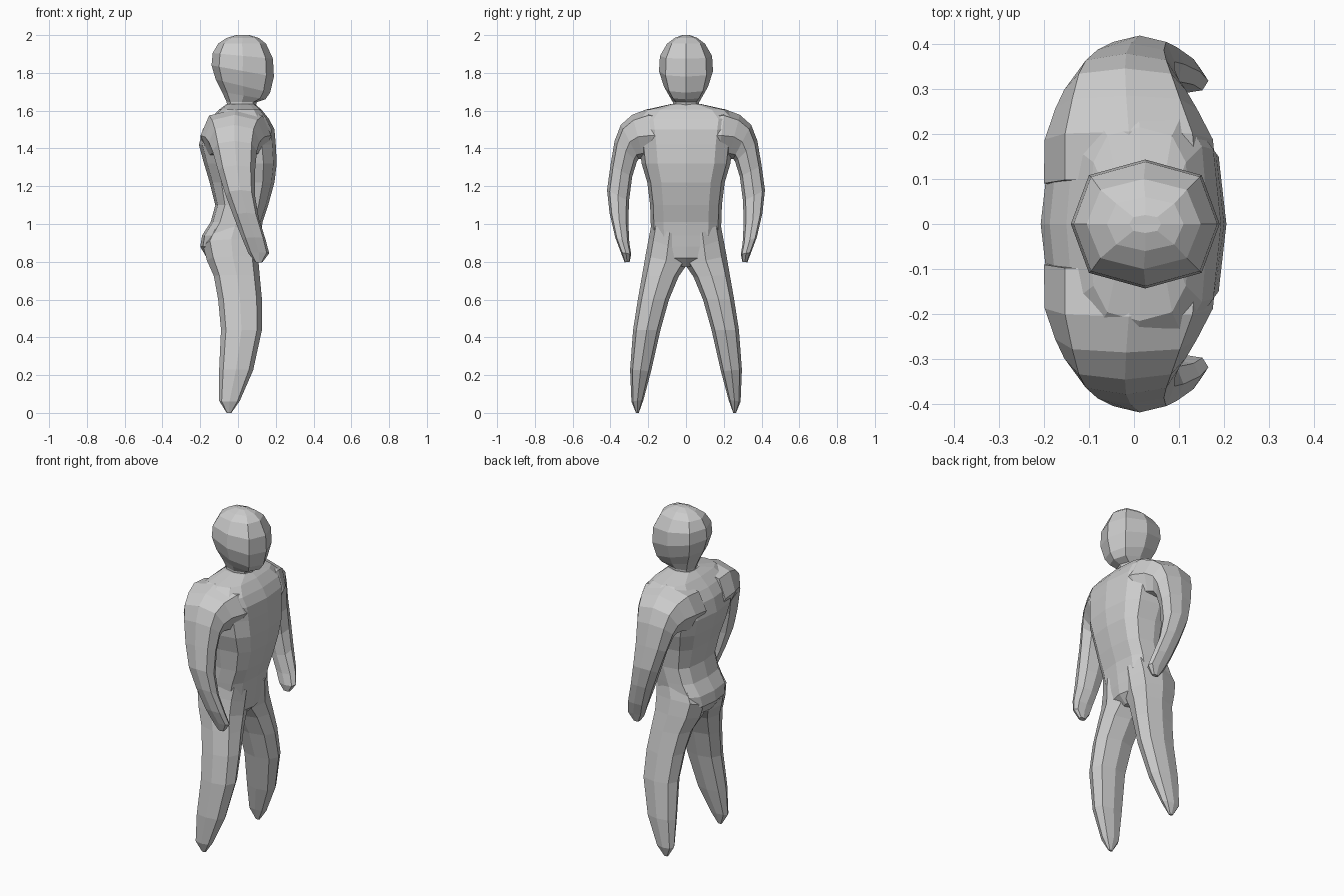
import bpy, bmesh, math

skin = bpy.data.materials.new("light grey")
skin.diffuse_color = (0.6, 0.6, 0.6, 1)


def loft(name, rings, sides=8, power=0.8, side=1):
    """Skin rings of (inner y, inner z, outer y, outer z, back x, front x, forward tilt)."""
    bm = bmesh.new()
    loops = []
    for yi, zi, yo, zo, xb, xf, tilt in rings:
        loop = []
        for k in range(sides):
            a = 2 * math.pi * k / sides
            c, s = (round(f(a), 6) for f in (math.cos, math.sin))
            c, s = (math.copysign(abs(v) ** power, v) for v in (c, s))
            t = (1 + c) / 2
            loop.append(bm.verts.new(((xb + xf) / 2 + s * (xf - xb) / 2,
                                      side * (yi + (yo - yi) * t),
                                      zi + (zo - zi) * t + tilt * s)))
        loops.append(loop)
    for a, b in zip(loops, loops[1:]):
        for k in range(sides):
            j = (k + 1) % sides
            bm.faces.new((a[k], a[j], b[j], b[k]))
    bm.faces.new(loops[0])
    bm.faces.new(loops[-1])
    bmesh.ops.recalc_face_normals(bm, faces=bm.faces)
    me = bpy.data.meshes.new(name)
    bm.to_mesh(me)
    bm.free()
    me.materials.append(skin)
    ob = bpy.data.objects.new(name, me)
    bpy.context.collection.objects.link(ob)
    return ob


def level(z, half_y, xb, xf, tilt=0):
    return (-half_y, z, half_y, z, xb, xf, tilt)


# torso and pelvis, crotch to collar
torso = loft("body", [
    level(0.775, 0.03, -0.08, 0.06), level(0.82, 0.10, -0.165, 0.105),
    level(0.88, 0.165, -0.20, 0.113), level(0.94, 0.183, -0.19, 0.12),
    level(1.01, 0.187, -0.145, 0.13), level(1.10, 0.190, -0.12, 0.16),
    level(1.22, 0.205, -0.15, 0.193), level(1.32, 0.235, -0.18, 0.205),
    level(1.42, 0.247, -0.207, 0.20), level(1.50, 0.26, -0.187, 0.193),
    level(1.555, 0.27, -0.15, 0.165), level(1.605, 0.215, -0.10, 0.125),
    level(1.635, 0.08, -0.06, 0.09)], sides=12, power=0.65)

# head with neck
head = loft("head", [
    level(1.59, 0.068, -0.055, 0.085), level(1.645, 0.07, -0.06, 0.10),
    level(1.68, 0.09, -0.085, 0.145, -0.02), level(1.73, 0.118, -0.118, 0.17, -0.035),
    level(1.81, 0.143, -0.14, 0.19, -0.03), level(1.89, 0.138, -0.134, 0.185, -0.015),
    level(1.955, 0.10, -0.105, 0.148), level(1.985, 0.06, -0.06, 0.11),
    level(2.0, 0.02, -0.01, 0.06)])

# arm: shoulder, elbow, hand tip
arm_rings = [
    (0.08, 1.32, 0.10, 1.60, -0.20, 0.185, 0), (0.17, 1.33, 0.205, 1.608, -0.198, 0.175, 0),
    (0.225, 1.345, 0.285, 1.578, -0.175, 0.14, 0), (0.25, 1.345, 0.345, 1.525, -0.155, 0.115, 0),
    (0.26, 1.33, 0.378, 1.44, -0.135, 0.10, 0), (0.285, 1.25, 0.40, 1.31, -0.105, 0.09, 0),
    (0.302, 1.12, 0.418, 1.18, -0.065, 0.09, 0), (0.305, 1.00, 0.405, 1.06, -0.02, 0.11, 0),
    (0.30, 0.90, 0.375, 0.93, 0.025, 0.147, 0), (0.29, 0.84, 0.345, 0.85, 0.055, 0.165, 0),
    (0.298, 0.80, 0.325, 0.797, 0.09, 0.13, 0)]

# leg: hip, knee, pointed foot
leg_rings = [
    (-0.01, 0.91, 0.183, 1.00, -0.145, 0.118, 0), (-0.008, 0.85, 0.198, 0.92, -0.185, 0.113, 0),
    (-0.005, 0.785, 0.215, 0.83, -0.165, 0.108, 0),
    (0.04, 0.72, 0.232, 0.73, -0.128, 0.115, 0), (0.09, 0.60, 0.255, 0.60, -0.105, 0.127, 0),
    (0.135, 0.44, 0.28, 0.44, -0.09, 0.127, 0), (0.185, 0.22, 0.296, 0.23, -0.10, 0.08, 0),
    (0.225, 0.07, 0.289, 0.06, -0.10, 0.01, 0), (0.25, 0.0, 0.265, 0.0, -0.06, -0.035, 0)]

parts = [head]
for side, label in ((1, "left"), (-1, "right")):
    parts.append(loft(label + "_arm", arm_rings, side=side))
    parts.append(loft(label + "_leg", leg_rings, side=side))

# fuse limbs and head into one continuous body
for part in parts:
    mod = torso.modifiers.new("join_" + part.name, 'BOOLEAN')
    mod.operation = 'UNION'
    mod.solver = 'EXACT'
    mod.object = part
graph = bpy.context.evaluated_depsgraph_get()
graph.update()
fused = bpy.data.meshes.new_from_object(torso.evaluated_get(graph))
torso.modifiers.clear()
torso.data = fused
for part in parts:
    bpy.data.objects.remove(part)
fused.materials.clear()
fused.materials.append(skin)
for face in fused.polygons:
    face.material_index = 0
    face.use_smooth = False
